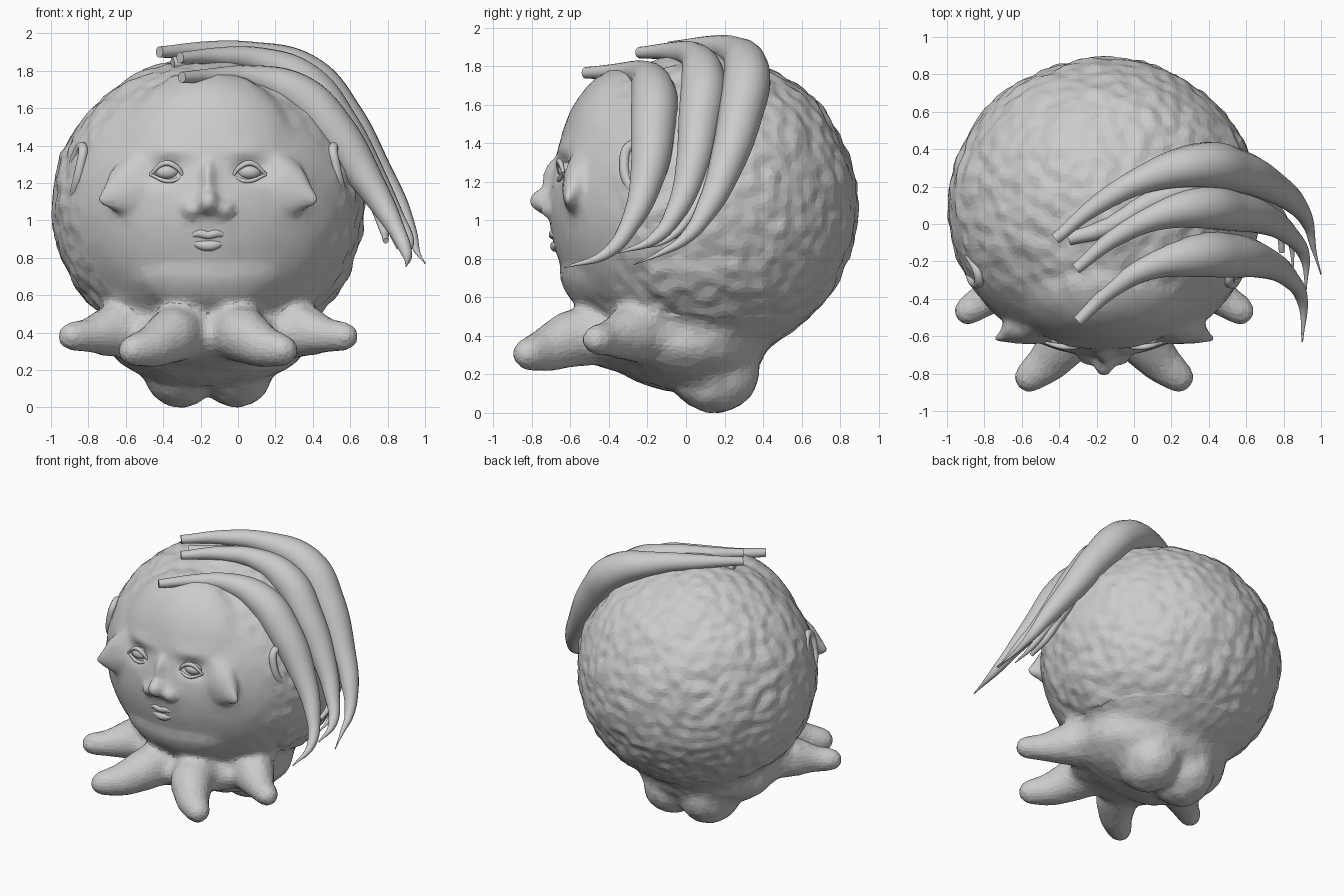
import bpy, bmesh, math
from mathutils import Vector, Matrix, noise

CX = -0.16  # body symmetry plane


def ball(bm, c, r, sub=3):
    m = Matrix.Translation(c) @ Matrix.Diagonal((*r, 1))
    bmesh.ops.create_icosphere(bm, subdivisions=sub, radius=1, matrix=m)


def chain(bm, pts, flat=1.0, steps=6):
    """Row of overlapping balls along points (x, y, z, radius)."""
    for a, b in zip(pts, pts[1:]):
        for i in range(steps + 1):
            t = i / steps
            x, y, z, r = [p + (q - p) * t for p, q in zip(a, b)]
            ball(bm, (x, y, z), (r, r * flat, r), 2)


def mirrored(pts, s):
    return [(CX + s * p[0], *p[1:]) for p in pts]


def add(name, mesh):
    ob = bpy.data.objects.new(name, mesh)
    bpy.context.collection.objects.link(ob)
    return ob


def bake(ob):
    """Replace an object by its evaluated mesh."""
    bpy.context.view_layer.update()
    dg = bpy.context.evaluated_depsgraph_get()
    me = bpy.data.meshes.new_from_object(ob.evaluated_get(dg))
    name = ob.name
    bpy.data.objects.remove(ob)
    return add(name, me)


def tube(name, pts, res=6):
    """Smooth tapered tube through points (x, y, z, radius)."""
    cu = bpy.data.curves.new(name, 'CURVE')
    cu.dimensions = '3D'
    cu.bevel_depth = 1
    cu.bevel_resolution = res
    cu.use_fill_caps = True
    sp = cu.splines.new('BEZIER')
    sp.bezier_points.add(len(pts) - 1)
    sp.radius_interpolation = 'CARDINAL'
    for bp, p in zip(sp.bezier_points, pts):
        bp.co, bp.radius = p[:3], p[3]
        bp.handle_left_type = bp.handle_right_type = 'AUTO'
    ob = bake(add(name, cu))
    for f in ob.data.polygons:
        f.use_smooth = len(f.vertices) <= 4
    return ob


# Body: overlapping volumes fused into one skin
bm = bmesh.new()
ball(bm, (CX, 0.09, 1.07), (0.835, 0.80, 0.80), 5)       # round head
ball(bm, (CX, -0.30, 1.20), (0.56, 0.38, 0.60), 4)       # face shield
ball(bm, (CX, -0.42, 0.74), (0.44, 0.235, 0.24), 4)      # jaw
ball(bm, (CX, 0.00, 0.37), (0.55, 0.43, 0.26), 4)        # waist
ball(bm, (CX, -0.22, 0.38), (0.46, 0.38, 0.18))
ball(bm, (CX, -0.715, 1.10), (0.06, 0.10, 0.07))         # nose tip
ball(bm, (CX, -0.67, 1.20), (0.04, 0.075, 0.13))         # nose bridge
for s in (-1, 1):
    ball(bm, (CX + s * 0.15, 0.15, 0.21), (0.205, 0.235, 0.217))    # feet
    ball(bm, (CX + s * 0.15, -0.06, 0.28), (0.24, 0.30, 0.15))
    ball(bm, (CX + s * 0.085, -0.70, 1.06), (0.055, 0.06, 0.05))    # nostrils
    chain(bm, mirrored([(0.12, -0.38, 0.42, 0.17), (0.19, -0.60, 0.385, 0.155),
                        (0.29, -0.73, 0.325, 0.12), (0.40, -0.82, 0.305, 0.093)], s))
    chain(bm, mirrored([(0.28, -0.08, 0.45, 0.21), (0.50, -0.29, 0.41, 0.15),
                        (0.63, -0.40, 0.385, 0.098), (0.73, -0.465, 0.38, 0.087)], s))
    chain(bm, mirrored([(0.26, -0.51, 1.21, 0.23), (0.38, -0.56, 1.17, 0.17),
                        (0.48, -0.595, 1.135, 0.09), (0.57, -0.615, 1.11, 0.03)], s), 0.5)  # cheeks
me = bpy.data.meshes.new("body")
bm.to_mesh(me)
bm.free()
body = add("body", me)
rm = body.modifiers.new("fuse", 'REMESH')
rm.mode, rm.voxel_size = 'VOXEL', 0.02
sm = body.modifiers.new("soften", 'SMOOTH')
sm.factor, sm.iterations = 0.5, 5
body = bake(body)

# Blend the limbs into the trunk
bm = bmesh.new()
bm.from_mesh(body.data)
low = [v for v in bm.verts if v.co.z < 0.68]
for _ in range(16):
    bmesh.ops.smooth_vert(bm, verts=low, factor=0.5, use_axis_x=True, use_axis_y=True,
                          use_axis_z=True)
bm.to_mesh(body.data)
bm.free()

# Rough lumpy skin away from the face, pressed-in eye sockets
normals = [v.normal.copy() for v in body.data.vertices]
for v, n in zip(body.data.vertices, normals):
    p = v.co.copy()
    rough = min(1, max(0.15, (p.y + 0.55) / 0.4)) * (1 if p.z > 0.5 else 0.4)
    v.co += n * rough * (0.014 * noise.noise(p * 13) + 0.014 * noise.noise(p * 4))
    if p.y < -0.4:
        for s in (-1, 1):
            d = ((p.x - CX - s * 0.22) / 0.085) ** 2 + ((p.z - 1.265) / 0.055) ** 2
            v.co.y += 0.05 * math.exp(-d)
            brow = ((p.x - CX - s * 0.2) / 0.12) ** 2 + ((p.z - 1.37) / 0.04) ** 2
            v.co.y -= 0.015 * math.exp(-brow)
dec = body.modifiers.new("facets", 'DECIMATE')
dec.ratio = 0.2
body = bake(body)
for f in body.data.polygons:
    f.use_smooth = f.center.y < -0.35 and f.center.z > 0.6

# Eyes, lids and ears
for s, side in ((-1, "left"), (1, "right")):
    bm = bmesh.new()
    ball(bm, (CX + s * 0.22, -0.62, 1.26), (0.065, 0.045, 0.042))
    for f in bm.faces:
        f.smooth = True
    me = bpy.data.meshes.new("eye")
    bm.to_mesh(me)
    bm.free()
    add(side + "_eye", me)
    tube(side + "_upper_lid", mirrored([(0.13, -0.655, 1.235, 0.008), (0.17, -0.66, 1.285, 0.014),
         (0.23, -0.655, 1.305, 0.015), (0.31, -0.635, 1.245, 0.008)], s), 3)
    tube(side + "_lower_lid", mirrored([(0.13, -0.655, 1.235, 0.008), (0.21, -0.66, 1.21, 0.012),
         (0.31, -0.635, 1.245, 0.008)], s), 3)
    tube(side + "_ear", mirrored([(0.735, -0.18, 1.08, 0.018), (0.715, -0.27, 1.15, 0.026),
         (0.685, -0.32, 1.28, 0.026), (0.67, -0.28, 1.39, 0.026), (0.71, -0.19, 1.34, 0.024),
         (0.745, -0.17, 1.2, 0.016)], s), 3)

# Lips
tube("upper_lip", [(CX - 0.13, -0.655, 0.90, 0.008), (CX - 0.05, -0.685, 0.93, 0.022),
                   (CX, -0.69, 0.922, 0.022), (CX + 0.05, -0.685, 0.93, 0.022),
                   (CX + 0.13, -0.655, 0.90, 0.008)], 4)
tube("lower_lip", [(CX - 0.12, -0.655, 0.893, 0.008), (CX, -0.675, 0.865, 0.03),
                   (CX + 0.12, -0.655, 0.893, 0.008)], 4)

# Curved horn-like hair locks sweeping over to one side
tube("hair_lock_back", [
    (-0.42, -0.08, 1.90, 0.03), (-0.2, 0.10, 1.905, 0.05), (0.08, 0.25, 1.875, 0.08),
    (0.36, 0.315, 1.77, 0.12), (0.55, 0.285, 1.56, 0.115), (0.72, 0.21, 1.29, 0.09),
    (0.86, 0.11, 1.06, 0.06), (0.93, 0.0, 0.91, 0.033), (0.96, -0.13, 0.83, 0.014),
    (1.0, -0.27, 0.77, 0.003)])
tube("hair_lock_middle", [
    (-0.31, -0.24, 1.87, 0.03), (-0.1, -0.07, 1.875, 0.05), (0.12, 0.04, 1.85, 0.075),
    (0.35, 0.09, 1.735, 0.115), (0.53, 0.07, 1.52, 0.11), (0.69, 0.03, 1.27, 0.085),
    (0.82, -0.05, 1.05, 0.055), (0.91, -0.17, 0.90, 0.03), (0.92, -0.35, 0.83, 0.004)])
tube("hair_lock_front", [
    (-0.30, -0.52, 1.765, 0.03), (-0.12, -0.35, 1.77, 0.045), (0.08, -0.23, 1.76, 0.07),
    (0.32, -0.17, 1.67, 0.115), (0.51, -0.17, 1.48, 0.118), (0.68, -0.20, 1.23, 0.09),
    (0.82, -0.28, 1.00, 0.055), (0.90, -0.41, 0.83, 0.03), (0.90, -0.63, 0.755, 0.004)])
tube("hair_lock_inner", [
    (-0.35, -0.08, 1.84, 0.035), (-0.15, -0.02, 1.85, 0.05), (0.1, 0.12, 1.82, 0.06),
    (0.40, 0.20, 1.66, 0.07), (0.60, 0.17, 1.39, 0.06), (0.72, 0.08, 1.13, 0.04),
    (0.78, -0.02, 0.95, 0.025), (0.79, -0.15, 0.89, 0.015)])
tube("hair_strand_thin", [
    (0.45, 0.20, 1.63, 0.05), (0.66, 0.15, 1.30, 0.045), (0.79, 0.03, 1.04, 0.03),
    (0.84, -0.1, 0.90, 0.018), (0.85, -0.25, 0.85, 0.004)])
